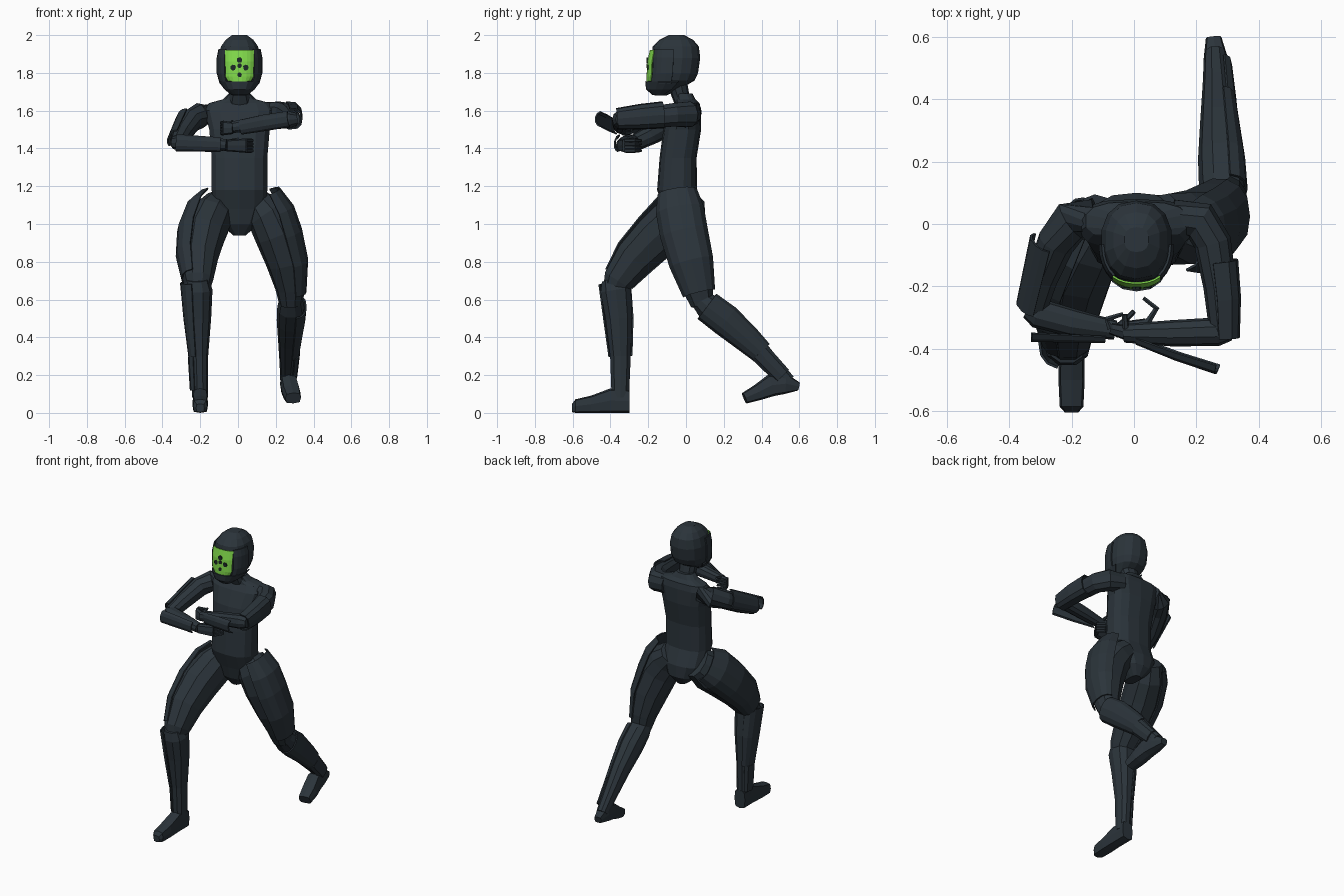
import bpy, bmesh, math
from mathutils import Vector


def material(name, rgb):
    m = bpy.data.materials.new(name)
    m.diffuse_color = (*rgb, 1)
    return m


SUIT = material("dark slate suit", (0.024, 0.034, 0.043))
GREEN = material("bright green visor", (0.22, 0.70, 0.07))
BLACK = material("near black", (0.012, 0.02, 0.02))
CX = 0.008  # body centre line


def spow(v, p):
    return math.copysign(abs(v) ** p, v)


def loft(name, rings, hint, n=10, p=0.9, arc=None, axis=None, mat=SUIT, thick=0.008):
    """Skin rings (x, y, z, a, b): a = half width along hint, b = across it.
    With arc=(from, to) in degrees it makes an open shell plate instead."""
    bm = bmesh.new()
    pts = [Vector(r[:3]) for r in rings]
    loops = []
    for i, r in enumerate(rings):
        t = Vector(axis) if axis else pts[min(i + 1, len(pts) - 1)] - pts[max(i - 1, 0)]
        t.normalize()
        u = Vector(hint)
        u = (u - t * u.dot(t)).normalized()
        v = t.cross(u)
        if arc:
            angs = [math.radians(arc[0] + (arc[1] - arc[0]) * k / (n - 1)) for k in range(n)]
        else:
            angs = [2 * math.pi * k / n for k in range(n)]
        loops.append([bm.verts.new(pts[i] + u * r[3] * spow(math.cos(g), p)
                                   + v * r[4] * spow(math.sin(g), p)) for g in angs])
    for A, B in zip(loops, loops[1:]):
        for k in range(n - 1 if arc else n):
            j = (k + 1) % n
            bm.faces.new((A[k], A[j], B[j], B[k]))
    if not arc:
        bm.faces.new(loops[0])
        bm.faces.new(loops[-1])
    bmesh.ops.recalc_face_normals(bm, faces=bm.faces)
    me = bpy.data.meshes.new(name)
    bm.to_mesh(me)
    bm.free()
    me.materials.append(mat)
    ob = bpy.data.objects.new(name, me)
    bpy.context.collection.objects.link(ob)
    if arc:
        s = ob.modifiers.new("thickness", 'SOLIDIFY')
        s.thickness = thick
        s.offset = 0
    return ob


UP, FRONT, X, L, R = (0, 0, 1), (0, -1, 0), (1, 0, 0), (1, 0, 0), (-1, 0, 0)


def stack(name, rows, **kw):
    """Upright body: rows of (z, centre y, half depth, half width)."""
    return loft(name, [(CX, cy, z, ry, rx) for z, cy, ry, rx in rows], FRONT, axis=UP, **kw)


# Torso, pelvis and neck
stack("torso", [(0.94, 0.0, .06, .035), (1.0, 0.0, .1, .1), (1.08, -0.01, .11, .145),
                (1.18, -.047, .106, .15), (1.35, -.042, .098, .15), (1.5, -.02, .1, .163),
                (1.6, 0, .08, .19), (1.64, .01, .062, .165), (1.66, .0, .05, .09), (1.69, -.01, .045, .058)],
      n=14, p=0.75)
stack("neck", [(1.62, 0, .055, .07), (1.68, -.03, .048, .055), (1.76, -.05, .055, .065)], n=10)

# Helmet with jaw guard and cheek plates
stack("helmet", [(1.68, -.135, .03, .035), (1.715, -.11, .08, .07), (1.76, -.072, .118, .1),
                 (1.8, -.062, .126, .112), (1.88, -.055, .13, .114), (1.94, -.054, .122, .1),
                 (1.975, -.052, .09, .075), (2.0, -.05, .04, .04)], n=14, p=0.85)
stack("jaw_guard", [(1.685, -.13, .045, .04), (1.715, -.1, .108, .078), (1.755, -.072, .14, .108)],
      n=11, p=0.85, arc=(-100, 100))
for side, sgn in (("left", 1), ("right", -1)):
    stack(side + "_cheek_plate", [(1.745, -.07, .138, .102), (1.8, -.062, .138, .117),
                                  (1.88, -.058, .138, .117), (1.925, -.058, .13, .108)],
          n=5, p=0.85, arc=(sgn * 38, sgn * 88))

# Visor and its painted spots
stack("visor", [(1.752, -.06, .146, .09), (1.78, -.06, .146, .112), (1.86, -.058, .144, .118),
                (1.92, -.058, .131, .118)], n=8, p=0.85, arc=(-36, 36), mat=GREEN, thick=0.006)
for i, (x, z, r) in enumerate([(0, 1.838, .013), (-.033, 1.828, .016), (.033, 1.828, .016),
                               (0, 1.868, .015), (0, 1.79, .013)]):
    y = -.2065 + 4 * x * x
    loft(f"visor_spot_{i}", [(CX + x, y - .003, z, r, r), (CX + x, y + .005, z, r, r)], X, n=7, p=1, mat=BLACK)

# Forward (right) leg, planted
loft("right_thigh", [(-.1, .02, 1.1, .08, .1), (-.14, -.05, 1.03, .11, .13), (-.185, -.15, .94, .12, .125),
                     (-.21, -.27, .82, .105, .11), (-.212, -.36, .7, .08, .085),
                     (-.212, -.385, .64, .06, .06)], R)
loft("right_shin", [(-.215, -.39, .71, .06, .06), (-.213, -.372, .65, .078, .085), (-.21, -.355, .5, .068, .074),
                    (-.205, -.347, .3, .047, .057), (-.2, -.348, .08, .042, .048)], R)
loft("right_foot", [(-.2, -.3, .062, .04, .062), (-.2, -.4, .065, .04, .065), (-.2, -.5, .046, .042, .046),
                    (-.2, -.585, .036, .038, .036), (-.2, -.603, .026, .022, .022)],
     R, n=8, p=0.5, axis=FRONT)
loft("right_thigh_plate", [(-.13, .01, 1.1, .085, .11), (-.155, -.06, 1.045, .122, .136),
                           (-.193, -.16, .94, .128, .132), (-.214, -.27, .825, .112, .117),
                           (-.212, -.355, .71, .084, .088)], R, n=7, p=0.8, arc=(-75, 75))
loft("right_shin_plate", [(-.215, -.378, .69, .088, .085), (-.211, -.358, .5, .074, .079),
                          (-.206, -.347, .3, .053, .062)], R, n=7, p=0.8, arc=(-75, 75))
loft("right_ankle_plate", [(-.206, -.345, .3, .056, .05), (-.203, -.345, .12, .048, .045)],
     R, n=5, p=0.7, arc=(-65, 65))

# Trailing (left) leg, pushing off
loft("left_thigh", [(.09, 0, 1.12, .08, .1), (.15, -.015, 1.05, .11, .12), (.205, -.01, .95, .12, .122),
                    (.255, .025, .8, .107, .112), (.278, .065, .66, .08, .086), (.28, .085, .57, .06, .06)], L)
loft("left_shin", [(.28, .06, .61, .06, .05), (.28, .12, .56, .072, .075), (.275, .21, .49, .07, .082),
                   (.27, .33, .385, .058, .068), (.265, .45, .26, .045, .05), (.26, .54, .165, .036, .042)], L)
loft("left_foot", [(.255, .597, .14, .025, .022), (.262, .525, .155, .04, .055), (.27, .45, .145, .045, .058),
                   (.282, .38, .108, .048, .043), (.292, .31, .078, .042, .03)], L, n=8, p=0.55)
loft("left_thigh_plate", [(.14, -.045, 1.16, .085, .105), (.178, -.03, 1.06, .12, .128), (.212, -.008, .94, .128, .128),
                          (.258, .03, .79, .112, .118), (.279, .07, .63, .08, .086)],
     L, n=7, p=0.8, arc=(-75, 75))
loft("left_shin_plate", [(.28, .11, .565, .08, .082), (.276, .21, .49, .076, .085), (.27, .33, .385, .063, .071),
                         (.267, .4, .32, .055, .06)], L, n=7, p=0.8, arc=(-75, 75))
loft("left_ankle_plate", [(.267, .39, .32, .058, .056), (.262, .51, .195, .048, .048)],
     L, n=5, p=0.7, arc=(-65, 65))

# Right arm, folded low across the chest
loft("right_upper_arm", [(-.12, .03, 1.585, .05, .06), (-.2, .01, 1.575, .065, .066), (-.25, -.06, 1.545, .06, .06),
                         (-.295, -.17, 1.48, .052, .053), (-.32, -.27, 1.43, .042, .045)], (-1, -.4, 0))
loft("right_forearm", [(-.34, -.27, 1.43, .033, .033), (-.31, -.285, 1.43, .048, .044), (-.2, -.315, 1.428, .045, .04),
                       (-.06, -.34, 1.418, .031, .032)], FRONT)
loft("right_upper_arm_plate", [(-.262, -.06, 1.545, .065, .065), (-.315, -.27, 1.44, .056, .056)],
     (-1, -.3, .3), n=6, p=0.7, arc=(-65, 65))
loft("right_forearm_plate", [(-.325, -.32, 1.43, .055, .045), (-.09, -.34, 1.42, .038, .038)],
     FRONT, n=6, p=0.7, arc=(-65, 65))

# Left arm, folded high across the chest
loft("left_upper_arm", [(.12, .03, 1.585, .05, .06), (.21, .01, 1.58, .065, .07), (.252, -.06, 1.578, .06, .065),
                        (.275, -.2, 1.565, .053, .058), (.285, -.34, 1.555, .044, .046)], L)
loft("left_forearm", [(.31, -.34, 1.555, .033, .033), (.27, -.345, 1.553, .046, .047), (.12, -.35, 1.535, .042, .042),
                      (-.03, -.35, 1.512, .03, .032)], FRONT)
loft("left_upper_arm_plate", [(.265, -.12, 1.578, .065, .068), (.278, -.24, 1.568, .061, .064),
                              (.282, -.365, 1.557, .053, .053)], L, n=7, p=0.7, arc=(-95, 95))
loft("left_forearm_plate", [(.278, -.42, 1.557, .06, .042), (.15, -.385, 1.537, .052, .043),
                            (.02, -.345, 1.513, .04, .038)], FRONT, n=6, p=0.7, arc=(-65, 65))


# Hands: palm, four curled fingers and a thumb
def hand(side, wrist, knuckle, mid, tip, z, thumb):
    loft(side + "_palm", [(*wrist, z, .024, .03), (*knuckle, z, .018, .038)], FRONT, n=8, p=0.6)
    for k in range(4):
        fz = z + (k - 1.5) * .018
        path = [knuckle, mid, tip]
        loft(f"{side}_finger_{k}", [(px, py, fz, r, r) for (px, py), r in zip(path, (.012, .011, .007))],
             UP, n=6, p=1)
    loft(side + "_thumb", [(*wrist, z + .02, .012, .012), (*thumb, z + .035, .008, .008)], FRONT, n=6)


hand("right", (-.06, -.34), (.04, -.32), (.072, -.27), (.03, -.237), 1.415, (.0, -.28))
hand("left", (-.025, -.348), (-.075, -.335), (-.088, -.305), (-.035, -.288), 1.508, (-.03, -.29))
